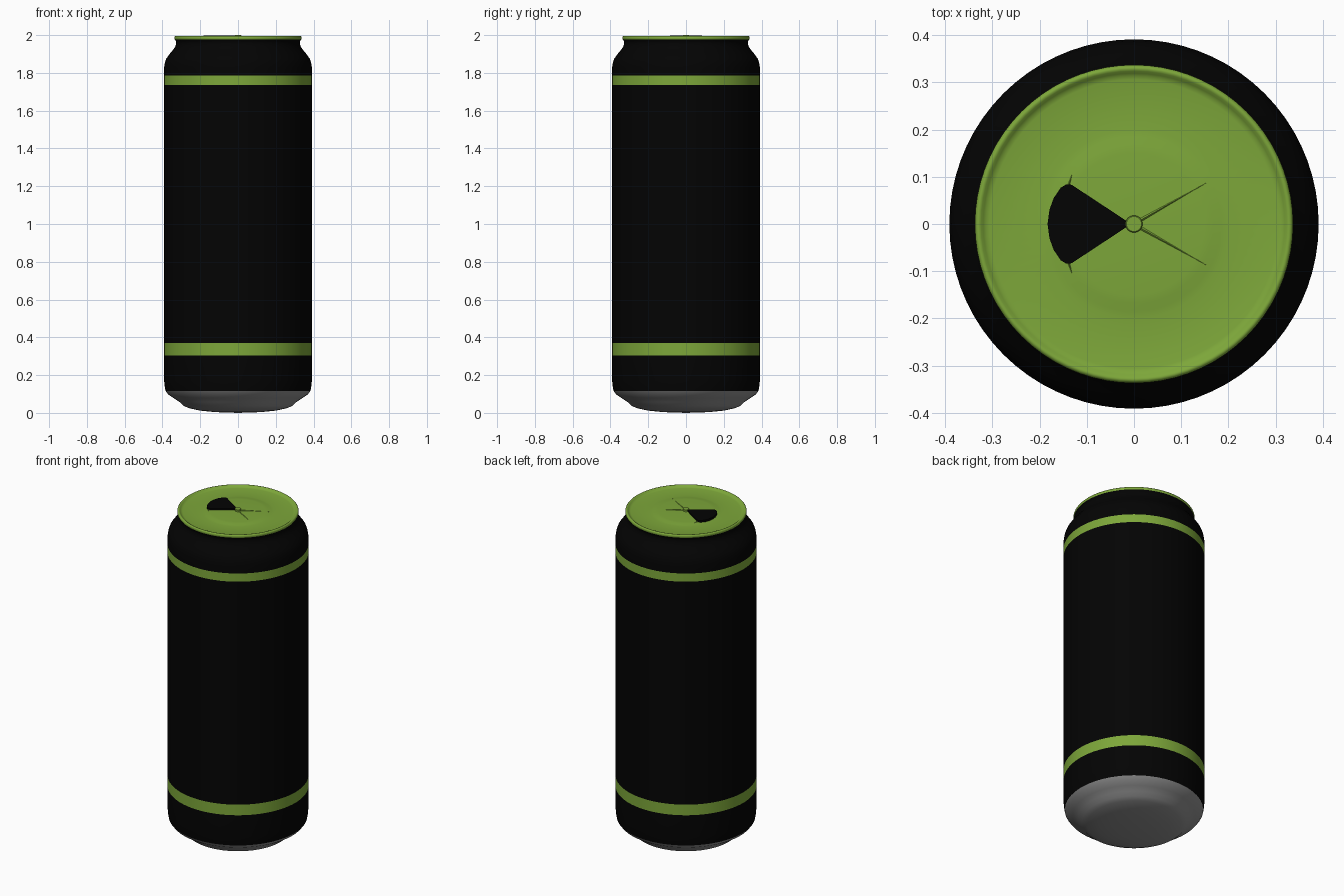
import bpy, bmesh, math

if "Cube" in bpy.data.objects:
    bpy.data.objects.remove(bpy.data.objects["Cube"])

SEG = 72


def material(name, rgb):
    m = bpy.data.materials.new(name)
    m.diffuse_color = (*rgb, 1)
    m.use_nodes = True
    m.node_tree.nodes["Principled BSDF"].inputs["Base Color"].default_value = m.diffuse_color
    return m


GREEN = material("lime_green", (0.205, 0.385, 0.042))
BLACK = material("matte_black", (0.001, 0.001, 0.001))
GREY = material("bare_metal_grey", (0.27, 0.27, 0.27))


def finish(bm, name, mat, angle=35):
    bmesh.ops.remove_doubles(bm, verts=bm.verts, dist=1e-5)
    me = bpy.data.meshes.new(name)
    bm.to_mesh(me)
    bm.free()
    ob = bpy.data.objects.new(name, me)
    bpy.context.collection.objects.link(ob)
    me.materials.append(mat)
    bpy.ops.object.select_all(action='DESELECT')
    ob.select_set(True)
    bpy.context.view_layer.objects.active = ob
    bpy.ops.object.shade_smooth_by_angle(angle=math.radians(angle))
    return ob


def lathe(name, profile, mat, angle=35):
    """Revolve (radius, z) points, listed from the bottom up the outside."""
    bm = bmesh.new()
    rings = []
    for r, z in profile:
        if r == 0:
            rings.append([bm.verts.new((0, 0, z))] * SEG)
        else:
            rings.append([bm.verts.new((r * math.cos(2 * math.pi * i / SEG),
                                        r * math.sin(2 * math.pi * i / SEG), z))
                          for i in range(SEG)])
    for a, b in zip(rings, rings[1:]):
        for i in range(SEG):
            j = (i + 1) % SEG
            quad = list(dict.fromkeys((a[i], a[j], b[j], b[i])))
            bm.faces.new(quad)
    return finish(bm, name, mat, angle)


def plate(name, outline, z0, z1, mat):
    """Extrude an anticlockwise xy outline from z0 to z1."""
    bm = bmesh.new()
    low = [bm.verts.new((x, y, z0)) for x, y in outline]
    high = [bm.verts.new((x, y, z1)) for x, y in outline]
    bm.faces.new(low[::-1])
    bm.faces.new(high)
    for i in range(len(low)):
        j = (i + 1) % len(low)
        bm.faces.new((low[i], low[j], high[j], high[i]))
    return finish(bm, name, mat)


def ridge(name, p, q, w, z, h, mat):
    """Low triangular ridge from p, fading out flat at q."""
    dx, dy = q[0] - p[0], q[1] - p[1]
    n = math.hypot(dx, dy)
    ox, oy = -dy / n * w, dx / n * w
    bm = bmesh.new()
    right = bm.verts.new((p[0] + ox * -1, p[1] - oy, z))
    left = bm.verts.new((p[0] + ox, p[1] + oy, z))
    peak = bm.verts.new((*p, z + h))
    end = bm.verts.new((*q, z))
    for f in ((right, end, peak), (peak, end, left), (left, right, peak)):
        bm.faces.new(f)
    return finish(bm, name, mat)


# Rounded bare metal base
lathe("base", [(0, 0), (0.12, 0.004), (0.2, 0.012), (0.26, 0.025), (0.29, 0.038),
               (0.31, 0.058), (0.34, 0.078), (0.37, 0.098), (0.384, 0.117)], GREY)

# Can wall, with flush bands between the black sections
R = 0.391
lathe("lower_wall", [(0.384, 0.117), (0.388, 0.14), (R, 0.17), (R, 0.305)], BLACK)
lathe("middle_wall", [(R, 0.37), (R, 1.735)], BLACK)
lathe("shoulder_and_neck", [(R, 1.785), (R, 1.83), (0.387, 1.855), (0.38, 1.875),
                            (0.362, 1.9), (0.343, 1.923), (0.332, 1.94),
                            (0.327, 1.957), (0.329, 1.968), (0.335, 1.977)], BLACK)
for label, z0, z1 in (("lower", 0.305, 0.37), ("upper", 1.735, 1.785)):
    lathe(label + "_band", [(R, z0), (R, z1)], GREEN)

# Rolled rim, softly recessed lid and its raised centre panel
lathe("lid", [(0.335, 1.977), (0.3365, 1.98), (0.337, 1.986), (0.3355, 1.991),
              (0.332, 1.9945), (0.328, 1.995), (0.324, 1.993), (0.319, 1.9885),
              (0.314, 1.985), (0.306, 1.983), (0.2, 1.983), (0.185, 1.9845),
              (0.168, 1.9875), (0.15, 1.989), (0, 1.989)], GREEN, 60)

# Black fan-shaped mouth panel with rounded corners
fan = [(-0.012, 0.004), (-0.132, 0.083), (-0.143, 0.084), (-0.155, 0.077),
       (-0.17, 0.055), (-0.179, 0.03), (-0.183, 0)]
fan += [(x, -y) for x, y in reversed(fan[:-1])]
plate("mouth_panel", fan, 1.984, 1.998, BLACK)

# Centre rivet
lathe("rivet", [(0.018, 1.986), (0.018, 1.998), (0.016, 2.0), (0, 2.0)], GREEN)

# Creases opposite the mouth, and short score marks at its corners
for side, s in (("left", 1), ("right", -1)):
    ridge(f"{side}_crease", (0.015, 0.009 * s), (0.155, 0.088 * s),
          0.004, 1.9885, 0.004, GREEN)
    ridge(f"{side}_score", (-0.138, 0.083 * s), (-0.131, 0.106 * s),
          0.002, 1.9885, 0.003, GREEN)
